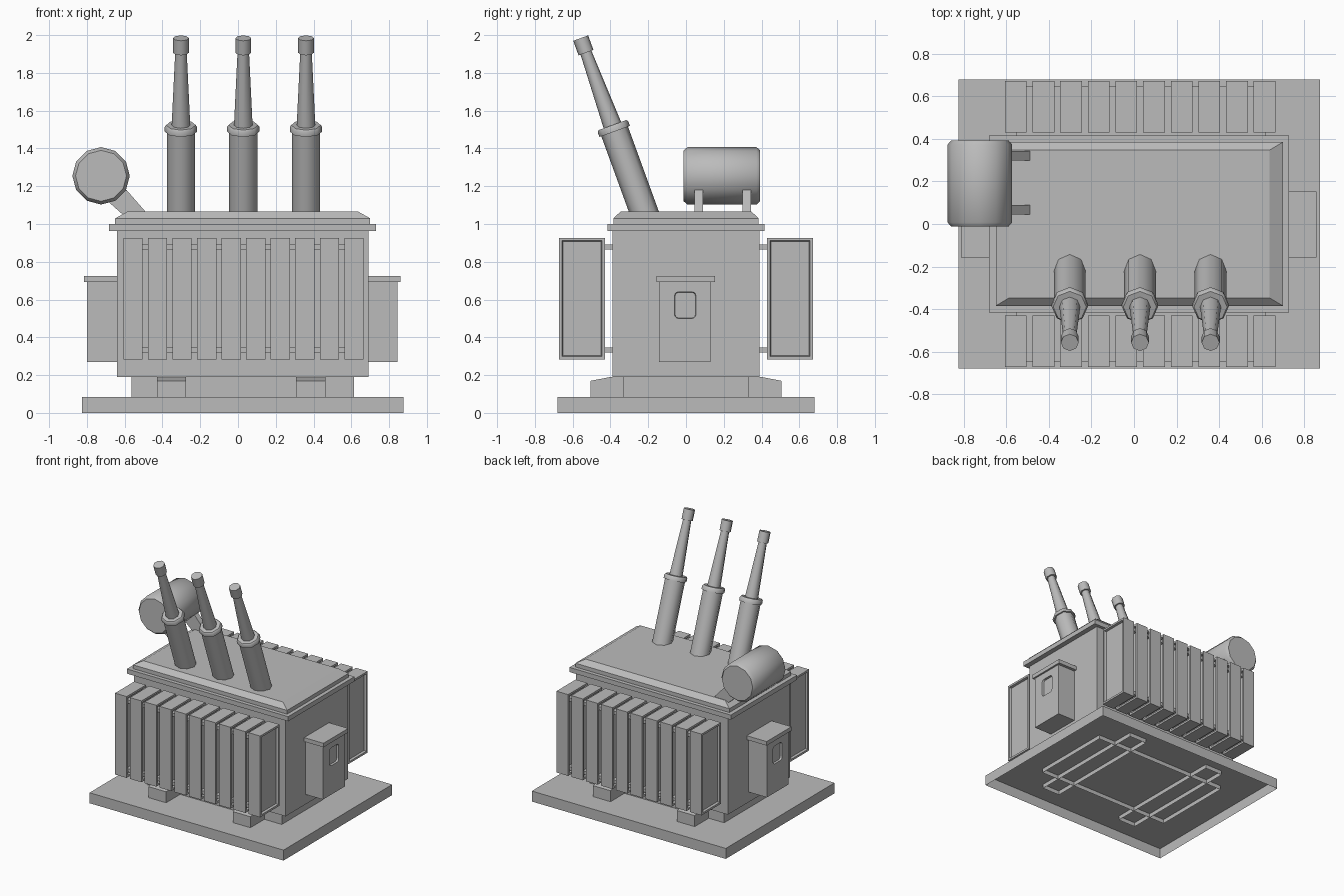
import bpy, bmesh
from math import radians, cos, sin, tau
from mathutils import Matrix, Vector

cube = bpy.data.objects.get("Cube")
if cube:
    bpy.data.objects.remove(cube, do_unlink=True)

grey = bpy.data.materials.new("painted grey steel")
grey.use_nodes = True
GREY = (0.5, 0.5, 0.5, 1)
grey.diffuse_color = GREY
grey.node_tree.nodes["Principled BSDF"].inputs["Base Color"].default_value = GREY


def finish(name, bm, smooth=None):
    bmesh.ops.recalc_face_normals(bm, faces=bm.faces)
    mesh = bpy.data.meshes.new(name)
    bm.to_mesh(mesh)
    bm.free()
    mesh.materials.append(grey)
    obj = bpy.data.objects.new(name, mesh)
    bpy.context.collection.objects.link(obj)
    if smooth:
        bpy.ops.object.select_all(action='DESELECT')
        obj.select_set(True)
        bpy.context.view_layer.objects.active = obj
        bpy.ops.object.shade_smooth_by_angle(angle=radians(smooth))
    return obj


def add_box(bm, x, y, z):
    """Box between (min, max) pairs; returns its faces."""
    size = [b - a for a, b in (x, y, z)]
    mid = [(a + b) / 2 for a, b in (x, y, z)]
    m = Matrix.Translation(mid) @ Matrix.Diagonal((*size, 1))
    verts = bmesh.ops.create_cube(bm, size=1, matrix=m)["verts"]
    return list({f for v in verts for f in v.link_faces})


def box(name, x, y, z, open_bottom=False):
    bm = bmesh.new()
    faces = add_box(bm, x, y, z)
    obj_faces = [f for f in faces if f.calc_center_median().z < z[0] + 1e-4]
    if open_bottom:
        bmesh.ops.delete(bm, geom=obj_faces, context='FACES')
    return finish(name, bm)


def prism(name, points, offset, open_bottom=False):
    """Extrude a flat outline along an offset vector."""
    bm = bmesh.new()
    face = bm.faces.new([bm.verts.new(p) for p in points])
    ext = bmesh.ops.extrude_face_region(bm, geom=[face], use_keep_orig=True)["geom"]
    bmesh.ops.translate(bm, verts=[g for g in ext if isinstance(g, bmesh.types.BMVert)], vec=offset)
    if open_bottom:
        low = min(v.co.z for v in bm.verts)
        under = [f for f in bm.faces if all(v.co.z < low + 1e-4 for v in f.verts)]
        bmesh.ops.delete(bm, geom=under, context='FACES')
    return finish(name, bm)


def lathe(name, profile, sides, matrix, smooth):
    """Closed solid from (radius, height) stations around local z."""
    bm = bmesh.new()
    rings = [[bm.verts.new(matrix @ Vector((r * cos(tau * i / sides), r * sin(tau * i / sides), h)))
              for i in range(sides)] for r, h in profile]
    for a, b in zip(rings, rings[1:]):
        for i in range(sides):
            j = (i + 1) % sides
            bm.faces.new((a[i], a[j], b[j], b[i]))
    bm.faces.new(rings[0])
    bm.faces.new(rings[-1])
    return finish(name, bm, smooth)


# Base slab, plinth and skids, hollow underneath
box("base_slab", (-0.825, 0.875), (-0.68, 0.68), (0, 0.083), True)
box("plinth", (-0.565, 0.615), (-0.33, 0.33), (0.05, 0.19), True)
for side, x0 in (("right", -0.43), ("left", 0.308)):
    outline = [(-0.505, 0.05), (0.505, 0.05), (0.505, 0.17), (0.4, 0.19), (-0.4, 0.19), (-0.505, 0.17)]
    prism(side + "_skid", [(x0, y, z) for y, z in outline], (0.154, 0, 0), True)

# Tank, flange and bevelled lid
box("tank", (-0.64, 0.69), (-0.39, 0.39), (0.19, 0.97))
box("tank_flange", (-0.683, 0.73), (-0.415, 0.415), (0.963, 1.0))
bm = bmesh.new()
add_box(bm, (-0.65, 0.70), (-0.385, 0.385), (1.0, 1.03))
top = max(bm.faces, key=lambda f: f.calc_center_median().z)
lip = bmesh.ops.extrude_face_region(bm, geom=[top])["geom"]
bmesh.ops.delete(bm, geom=[top], context='FACES_ONLY')
for v in lip:
    if isinstance(v, bmesh.types.BMVert):
        v.co.x += -0.063 if v.co.x > 0 else 0.063
        v.co.y += -0.038 if v.co.y > 0 else 0.038
        v.co.z = 1.065
finish("lid", bm)

# Radiator banks: fins with recessed end panels, joined by two header plates
for name, s in (("front", -1), ("back", 1)):
    def span(a, b):
        return tuple(sorted((s * a, s * b)))
    bm = bmesh.new()
    for i in range(10):
        x0 = -0.607 + i * 0.13
        faces = add_box(bm, (x0, x0 + 0.102), span(0.43, 0.672), (0.283, 0.927))
        ends = [f for f in faces if abs(f.normal.x) > 0.9]
        bmesh.ops.inset_individual(bm, faces=ends, thickness=0.022)
        bmesh.ops.inset_individual(bm, faces=ends, thickness=0.006, depth=-0.018)
    finish(name + "_radiator_fins", bm)
    for level, z in (("lower", 0.32), ("upper", 0.865)):
        box(f"{name}_{level}_header", (-0.555, 0.62), span(0.38, 0.65), (z, z + 0.026))

# Control cabinets with a rounded recessed panel
for name, s, wall, outer in (("left", 1, 0.68, 0.845), ("right", -1, 0.63, 0.80)):
    def reach(a, b):
        return tuple(sorted((s * a, s * b)))
    cabinet = box(name + "_cabinet", reach(wall, outer), (-0.143, 0.13), (0.27, 0.70))
    box(name + "_cabinet_cap", reach(wall, outer + 0.014), (-0.157, 0.153), (0.693, 0.725))
    bm = bmesh.new()
    add_box(bm, reach(outer - 0.015, outer + 0.05), (-0.07, 0.062), (0.49, 0.65))
    corners = [e for e in bm.edges if abs(e.verts[0].co.x - e.verts[1].co.x) > 0.01]
    bmesh.ops.bevel(bm, geom=corners, offset=0.025, segments=3, profile=0.5, affect='EDGES')
    for v in bm.verts:
        if abs(v.co.x) < outer:
            v.co.y = -0.004 + (v.co.y + 0.004) * 0.82
            v.co.z = 0.57 + (v.co.z - 0.57) * 0.85
    cutter = finish(name + "_panel_cutter", bm)
    cutter.hide_render = True
    cutter.hide_set(True)
    cut = cabinet.modifiers.new("panel_recess", 'BOOLEAN')
    cut.operation = 'DIFFERENCE'
    cut.solver = 'EXACT'
    cut.object = cutter

# Three tilted bushings: sleeve, collar, tapered insulator and terminal cap
for i, x in enumerate((-0.302, 0.028, 0.36), 1):
    tilt = Matrix.Translation((x, -0.223, 1.065)) @ Matrix.Rotation(radians(20), 4, 'X')
    lathe(f"bushing_sleeve_{i}", [(0.075, -0.06), (0.075, 0.46)], 8, tilt, 50)
    lathe(f"bushing_collar_{i}", [(0.086, 0.452), (0.086, 0.478), (0.078, 0.488)], 8, tilt, 50)
    lathe(f"bushing_insulator_{i}", [(0.05, 0.47), (0.03, 0.91)], 8, tilt, 50)
    lathe(f"bushing_cap_{i}", [(0.042, 0.896), (0.042, 0.978)], 8, tilt, 50)

# Oil conservator drum on two sloping brackets
lay = Matrix.Translation((-0.725, 0.393, 1.255)) @ Matrix.Rotation(radians(90), 4, 'X')
lathe("conservator_drum", [(0.135, 0), (0.152, 0.02), (0.152, 0.385), (0.135, 0.405)], 12, lay, 40)
arm = [(-0.485, 1.06), (-0.61, 1.05), (-0.70, 1.13), (-0.59, 1.18)]
for name, y in (("front", 0.045), ("back", 0.298)):
    prism(name + "_drum_bracket", [(x, y, z) for x, z in arm], (0, 0.045, 0))
